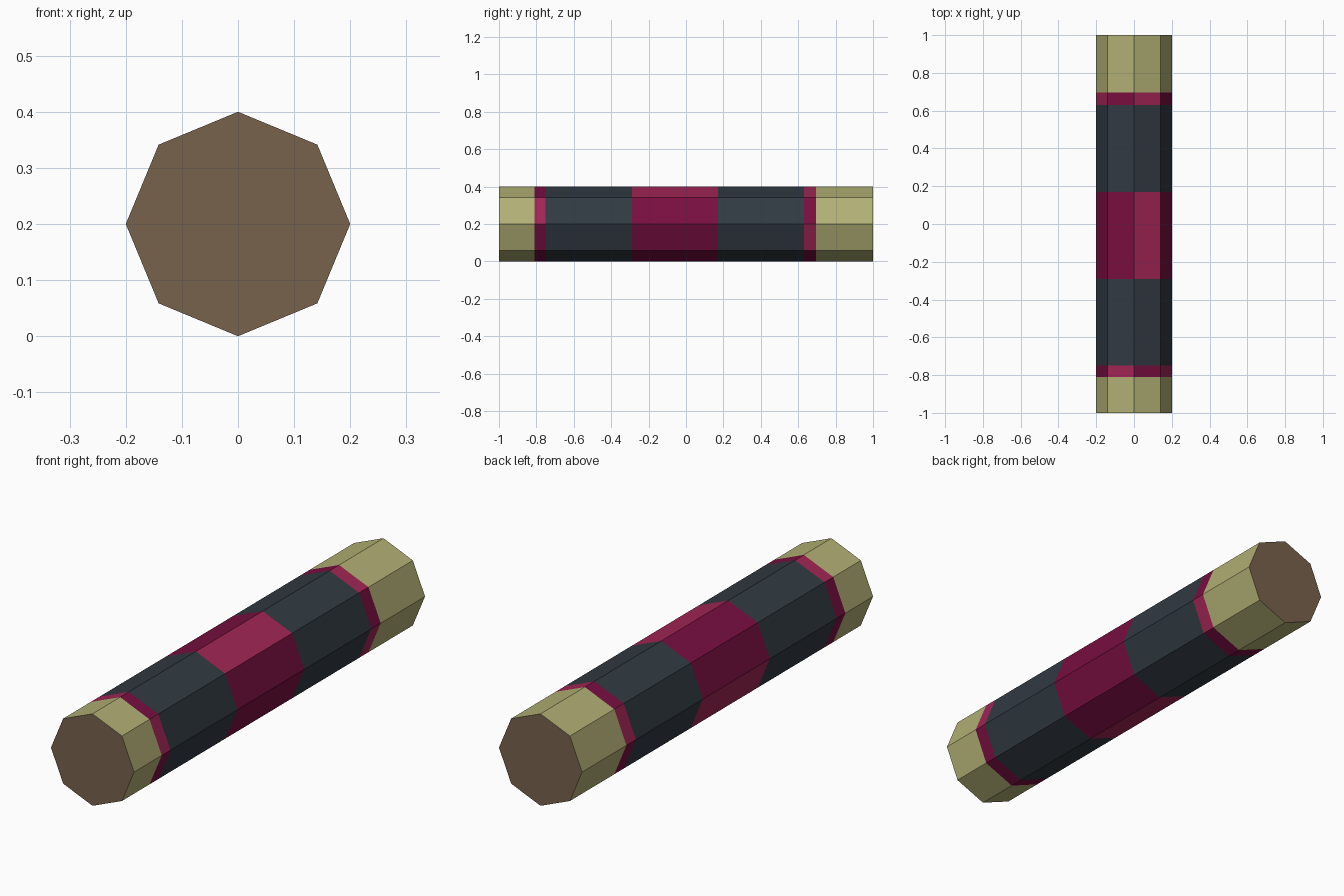
import bpy, bmesh, math
from mathutils import Matrix, Vector

cube = bpy.data.objects.get("Cube")
if cube:
    bpy.data.objects.remove(cube, do_unlink=True)


def material(name, rgb):
    """Flat material from an sRGB 0-255 colour."""
    linear = [((c / 255 + 0.055) / 1.055) ** 2.4 for c in rgb] + [1]
    mat = bpy.data.materials.new(name)
    mat.use_nodes = True
    mat.diffuse_color = linear
    mat.node_tree.nodes["Principled BSDF"].inputs["Base Color"].default_value = linear
    return mat


KHAKI, CHARCOAL, DARK_RED, LIGHT_RED, BROWN = range(5)
materials = [
    material("khaki", (178, 176, 117)),
    material("charcoal", (49, 58, 66)),
    material("dark_red", (120, 14, 64)),
    material("light_red", (162, 37, 85)),
    material("brown", (120, 98, 76)),
]

SIDES, RADIUS = 8, 0.2

# Bands from front to back: end position, colour, sides painted the lighter red
bands = [
    (-0.81, KHAKI, ()),
    (-0.75, DARK_RED, (0, 2)),
    (-0.29, CHARCOAL, ()),
    (0.17, DARK_RED, (1, 4, 5)),
    (0.63, CHARCOAL, ()),
    (0.695, DARK_RED, (1, 3, 7)),
    (1.0, KHAKI, ()),
]

bm = bmesh.new()


def ring(y):
    """Octagon of vertices across the tube, starting at +x and rising."""
    step = math.tau / SIDES
    return [bm.verts.new((RADIUS * math.cos(i * step), y,
                          RADIUS + RADIUS * math.sin(i * step)))
            for i in range(SIDES)]


# Banded tube
front = previous = ring(-1)
for end, colour, light_sides in bands:
    current = ring(end)
    for i in range(SIDES):
        j = (i + 1) % SIDES
        face = bm.faces.new((previous[i], previous[j], current[j], current[i]))
        face.material_index = LIGHT_RED if i in light_sides else colour
    previous = current

# End caps
for rim in (front, previous):
    bm.faces.new(rim).material_index = BROWN

bmesh.ops.recalc_face_normals(bm, faces=bm.faces)
mesh = bpy.data.meshes.new("banded_tube")
bm.to_mesh(mesh)
bm.free()
for mat in materials:
    mesh.materials.append(mat)
tube = bpy.data.objects.new("banded_tube", mesh)
bpy.context.collection.objects.link(tube)
